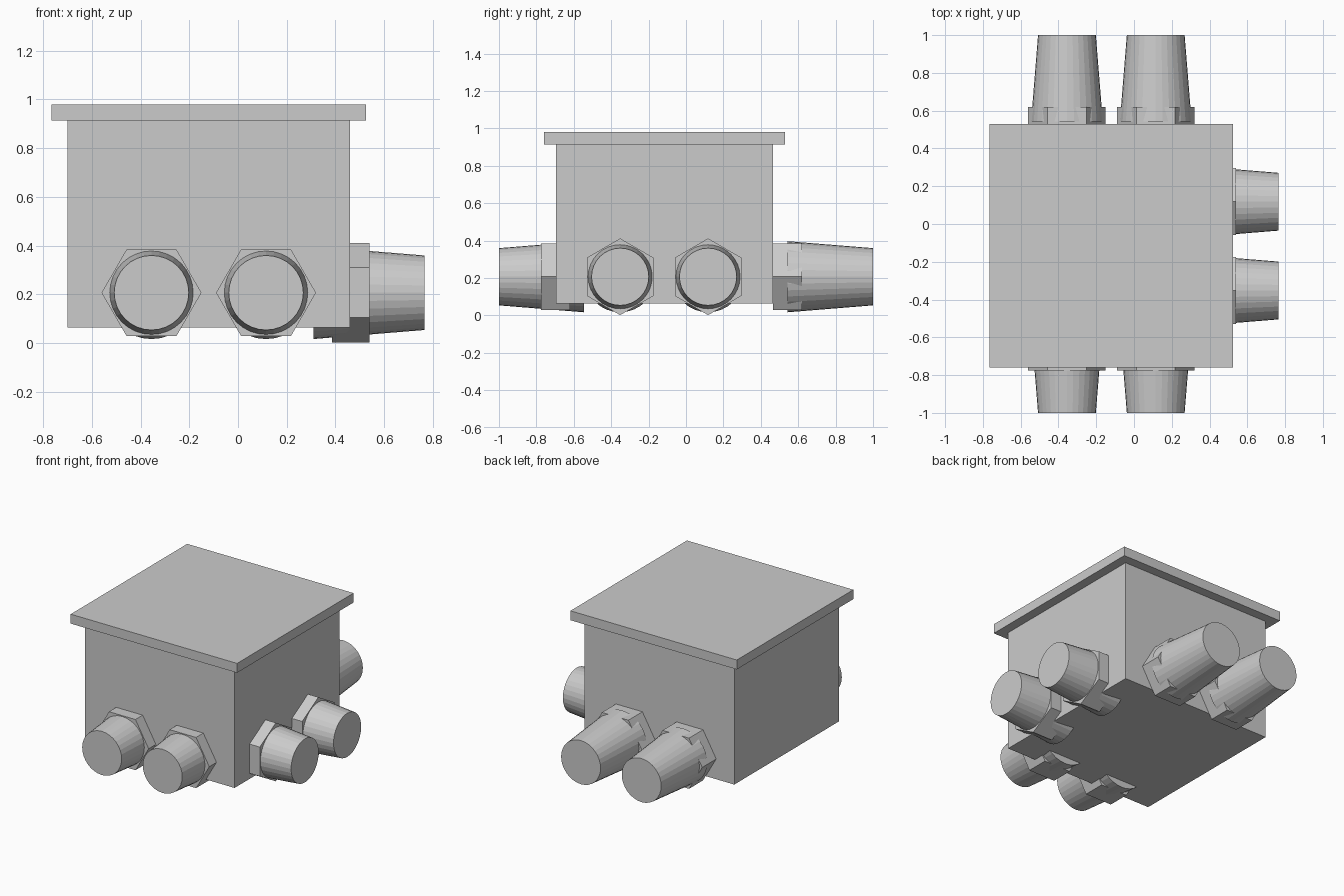
import bpy, bmesh
from math import sin, cos, pi
from mathutils import Vector

if "Cube" in bpy.data.objects:
    bpy.data.objects.remove(bpy.data.objects["Cube"])


def finish(name, bm):
    bmesh.ops.recalc_face_normals(bm, faces=bm.faces)
    me = bpy.data.meshes.new(name)
    bm.to_mesh(me)
    bm.free()
    ob = bpy.data.objects.new(name, me)
    bpy.context.collection.objects.link(ob)


def box(name, lo, hi):
    bm = bmesh.new()
    bmesh.ops.create_cube(bm, size=1)
    for v in bm.verts:
        v.co = [a + (b - a) * (c + 0.5) for a, b, c in zip(lo, hi, v.co)]
    finish(name, bm)


def frustum(name, axis, across, z, start, end, r0, r1, sides, phase=0.0):
    """Capped prism or cone along the x or y axis."""
    bm = bmesh.new()
    rings = []
    for d, r in ((start, r0), (end, r1)):
        ring = []
        for i in range(sides):
            a = phase + 2 * pi * i / sides
            u, w = across + r * cos(a), z + r * sin(a)
            ring.append(bm.verts.new(Vector((d, u, w) if axis == 'x' else (u, d, w))))
        rings.append(ring)
        bm.faces.new(ring)
    for i in range(sides):
        j = (i + 1) % sides
        bm.faces.new((rings[0][i], rings[0][j], rings[1][j], rings[1][i]))
    finish(name, bm)


# Enclosure and lid
box("box_body", (-0.70, -0.695, 0.065), (0.46, 0.465, 0.914))
box("box_lid", (-0.765, -0.76, 0.914), (0.525, 0.53, 0.98))

# Cable glands: side, axis, centres, nut span, cone span, hexagon phase
glands = [
    ("front", 'y', (-0.355, 0.115), (-0.62, -0.775), (-0.545, -1.0), 0),
    ("back", 'y', (-0.355, 0.115), (0.465, 0.62), (0.543, 1.0), 0),
    ("right", 'x', (-0.352, 0.118), (0.385, 0.54), (0.31, 0.765), pi / 6),
]
for side, axis, centres, nut, cone, phase in glands:
    for n, c in enumerate(centres, 1):
        frustum(f"{side}_gland_nut_{n}", axis, c, 0.207, *nut, 0.205, 0.205, 6, phase)
        frustum(f"{side}_gland_cone_{n}", axis, c, 0.207, *cone, 0.19, 0.153, 32)
